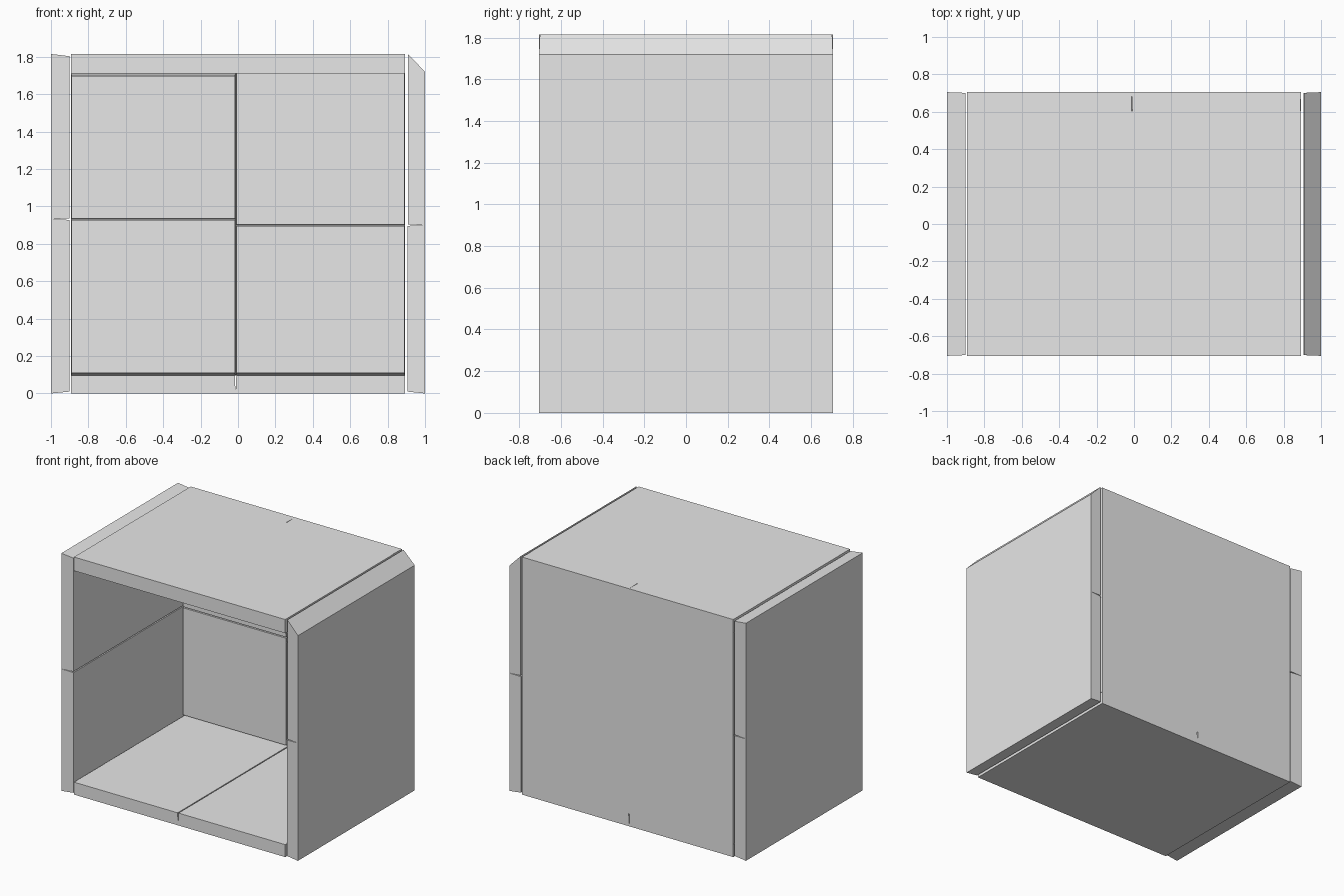
import bpy, bmesh

cube = bpy.data.objects.get("Cube")
if cube:
    bpy.data.objects.remove(cube, do_unlink=True)

grey = bpy.data.materials.new("plain grey")
grey.use_nodes = True
colour = (0.8, 0.8, 0.8, 1)
grey.diffuse_color = colour
grey.node_tree.nodes["Principled BSDF"].inputs["Base Color"].default_value = colour

# Place a 2D point in the plane across the given axis
PLACE = {
    "x": lambda u, v, d: (d, u, v),
    "y": lambda u, v, d: (u, d, v),
    "z": lambda u, v, d: (u, v, d),
}


def slab(name, axis, outside, inside, outer, inner):
    """Loft an outer outline to an inner outline as one flat-sided panel."""
    bm = bmesh.new()
    a = [bm.verts.new(PLACE[axis](u, v, outside)) for u, v in outer]
    b = [bm.verts.new(PLACE[axis](u, v, inside)) for u, v in inner]
    bm.faces.new(a)
    bm.faces.new(b[::-1])
    n = len(a)
    for i in range(n):
        j = (i + 1) % n
        bm.faces.new((a[j], a[i], b[i], b[j]))
    bmesh.ops.recalc_face_normals(bm, faces=bm.faces)
    mesh = bpy.data.meshes.new(name)
    bm.to_mesh(mesh)
    bm.free()
    mesh.materials.append(grey)
    obj = bpy.data.objects.new(name, mesh)
    bpy.context.collection.objects.link(obj)


def rect(u0, u1, v0, v1):
    return [(u0, v0), (u1, v0), (u1, v1), (u0, v1)]


def panel(name, axis, outside, inside, bounds, inset):
    """Rectangular panel whose inner face is inset on each of its edges."""
    u0, u1, v0, v1 = bounds
    i0, i1, j0, j1 = inset
    slab(name, axis, outside, inside, rect(*bounds),
         rect(u0 + i0, u1 - i1, v0 + j0, v1 - j1))


D, TOP, MID, W = 0.705, 1.815, -0.013, 0.893   # half depth, height, seam, inner half width
S = 0.004                                       # seam taper
LOW_R, LOW_L = 0.90, 0.932                      # seam heights on each side

# Side walls, each in two stacked panels
panel("right_wall_lower", "x", -1, -0.9, (-D, D, 0, LOW_L), (S, S, 0.01, S))
panel("right_wall_upper", "x", -1, -0.9, (-D, D, LOW_L, TOP), (S, S, S, 0.012))
panel("left_wall_lower", "x", 1, 0.905, (-D, D, 0, LOW_R), (S, S, 0.01, S))
panel("left_wall_upper", "x", 1, 0.908, (-D, D, LOW_R, 1.72), (S, S, S, -0.095))

# Floor in two panels
panel("floor_right", "z", 0, 0.095, (-W, MID, -D, D), (0, S, 0, 0))
panel("floor_left", "z", 0, 0.095, (MID, W, -D, D), (S, 0, 0, 0))

# Roof with a notch at the back for the tall back panel
roof = [(-W, -D), (W, -D), (W, 0.605), (MID, 0.605), (MID, D), (-W, D)]
slab("roof", "z", TOP, 1.71, roof, roof)

# Back wall in four panels
panel("back_right_lower", "y", D, 0.605, (-W, MID, 0.095, LOW_L), (S, S, 0.015, S))
panel("back_right_upper", "y", D, 0.605, (-W, MID, LOW_L, 1.71), (S, S, S, 0.013))
panel("back_left_lower", "y", D, 0.605, (MID, W, 0.095, LOW_R), (S, S, 0.015, S))
panel("back_left_upper", "y", D, 0.605, (MID, W, LOW_R, TOP), (S, S, S, 0))
